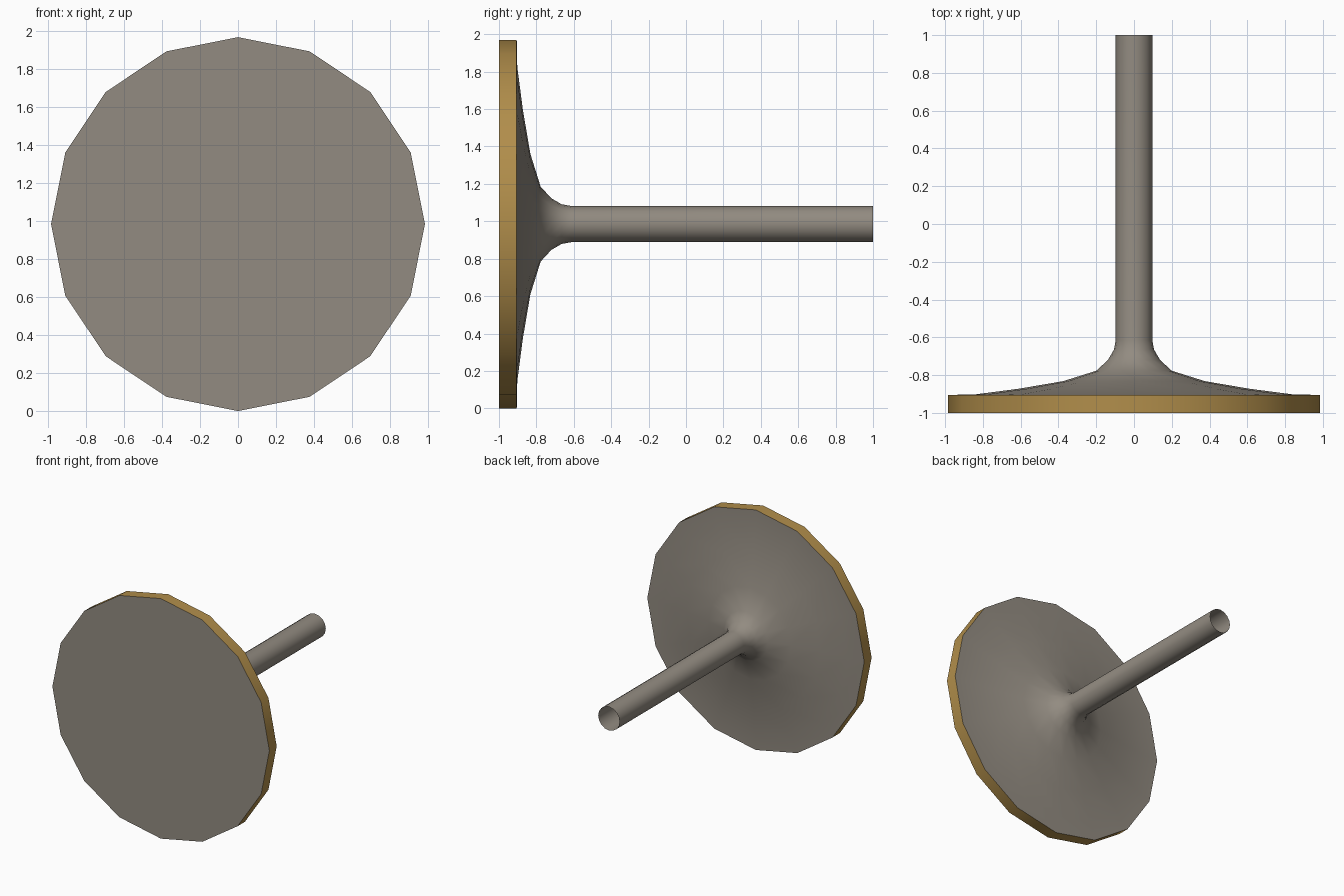
import bpy, bmesh, math

if "Cube" in bpy.data.objects:
    bpy.data.objects.remove(bpy.data.objects["Cube"])

SIDES = 16
CENTRE_Z = 0.985
RADIUS = 0.985


def material(name, rgb):
    m = bpy.data.materials.new(name)
    m.diffuse_color = (*rgb, 1)
    m.use_nodes = True
    m.node_tree.nodes["Principled BSDF"].inputs["Base Color"].default_value = m.diffuse_color
    return m


steel = material("warm grey steel", (0.29, 0.26, 0.22))
brass = material("brass gold", (0.44, 0.27, 0.07))


def lathe(name, profile, mat, cap_start=False):
    """Revolve (y, radius) points about the y axis."""
    bm = bmesh.new()
    rings = []
    for y, r in profile:
        rings.append([bm.verts.new((r * math.cos(2 * math.pi * i / SIDES), y,
                                    CENTRE_Z + r * math.sin(2 * math.pi * i / SIDES)))
                      for i in range(SIDES)])
    for a, b in zip(rings, rings[1:]):
        for i in range(SIDES):
            j = (i + 1) % SIDES
            bm.faces.new((a[i], b[i], b[j], a[j]))
    if cap_start:
        bm.faces.new(rings[0])
    me = bpy.data.meshes.new(name)
    bm.to_mesh(me)
    bm.free()
    me.materials.append(mat)
    ob = bpy.data.objects.new(name, me)
    bpy.context.collection.objects.link(ob)
    bpy.ops.object.select_all(action='DESELECT')
    ob.select_set(True)
    bpy.context.view_layer.objects.active = ob
    bpy.ops.object.shade_smooth_by_angle(angle=math.radians(35))
    return ob


# Gold rim band around the disc
lathe("rim", [(-1.0, RADIUS), (-0.905, RADIUS)], brass)

# Flared back of the head running into the stem, open at the far end
lathe("flared_stem", [(-0.905, RADIUS), (-0.902, 0.84), (-0.872, 0.61), (-0.832, 0.375),
                      (-0.777, 0.20), (-0.72, 0.138), (-0.665, 0.106), (-0.615, 0.097),
                      (1.0, 0.097)], steel)

# Flat front face
lathe("front_face", [(-1.0, RADIUS), (-1.0, 0.4)], steel)
lathe("front_centre", [(-1.0, 0.4), (-1.0, 0.2)], steel, cap_start=False)
lathe("front_hub", [(-1.0, 0.2), (-1.0, 0.001)], steel)
# Orient the front face towards -y
for n in ("front_face", "front_centre", "front_hub"):
    me = bpy.data.objects[n].data
    if me.polygons[0].normal.y > 0:
        me.flip_normals()
for n in ("rim", "flared_stem"):
    me = bpy.data.objects[n].data
    p = me.polygons[-1]
    if p.normal.x * p.center.x + p.normal.z * (p.center.z - CENTRE_Z) < 0:
        me.flip_normals()
